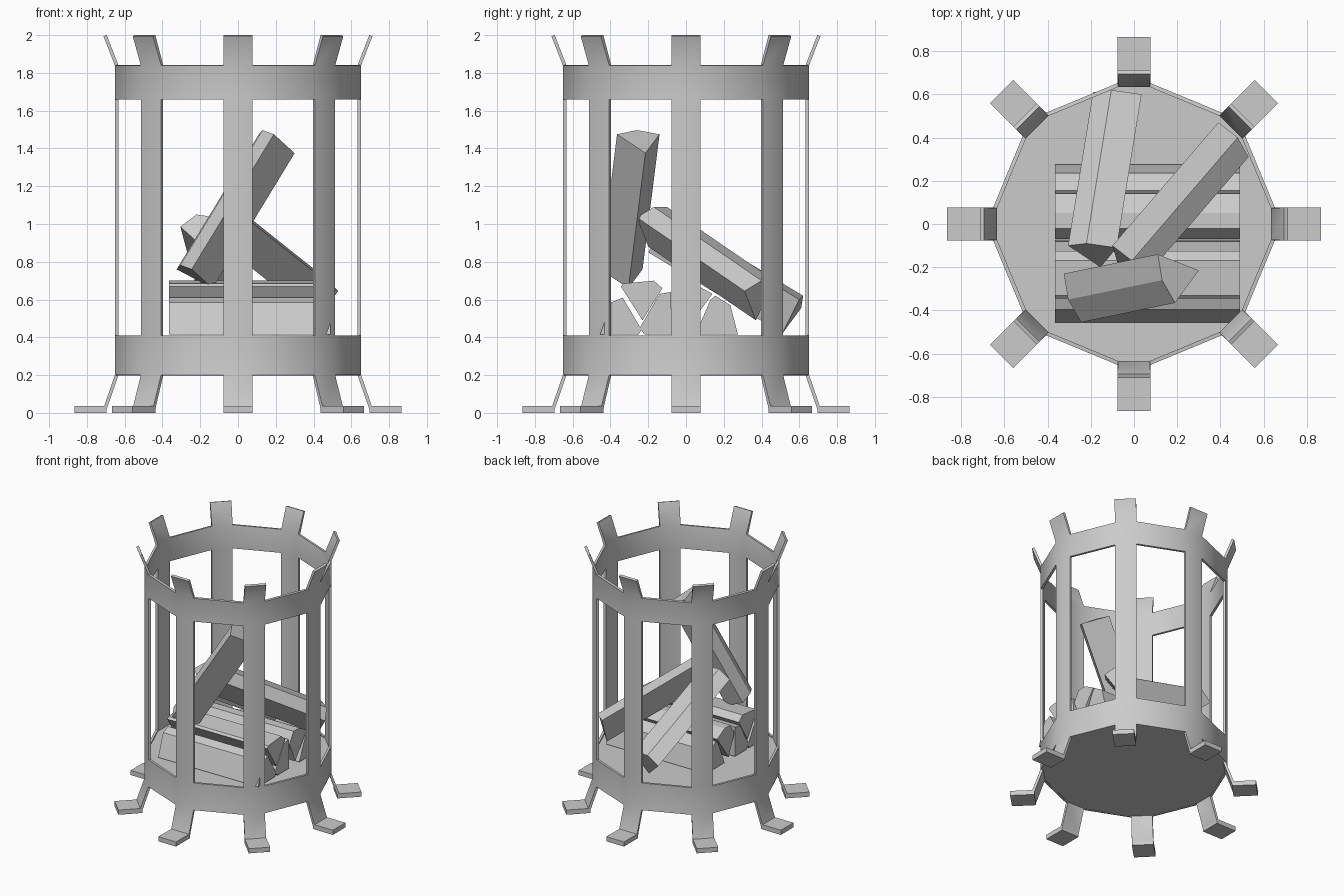
import bpy
import bmesh
import math
from mathutils import Vector

cube = bpy.data.objects.get("Cube")
if cube:
    bpy.data.objects.remove(cube, do_unlink=True)

grey = bpy.data.materials.new("plain grey")
grey.use_nodes = True
grey.diffuse_color = (0.6, 0.6, 0.6, 1)
grey.node_tree.nodes["Principled BSDF"].inputs["Base Color"].default_value = (0.6, 0.6, 0.6, 1)

BARS = 8
HALF = 0.076       # half width of a bar
RADIUS = 0.652     # outer face of the basket
SHEET = 0.018      # metal thickness


def make_object(name, bm):
    mesh = bpy.data.meshes.new(name)
    bm.to_mesh(mesh)
    bm.free()
    mesh.materials.append(grey)
    obj = bpy.data.objects.new(name, mesh)
    bpy.context.collection.objects.link(obj)
    return obj


def prism(name, section, offset):
    """Closed solid: a flat section swept along an offset."""
    bm = bmesh.new()
    face = bm.faces.new([bm.verts.new(p) for p in section])
    swept = bmesh.ops.extrude_face_region(bm, geom=[face], use_keep_orig=True)["geom"]
    verts = [v for v in swept if isinstance(v, bmesh.types.BMVert)]
    bmesh.ops.translate(bm, vec=offset, verts=verts)
    bmesh.ops.recalc_face_normals(bm, faces=bm.faces)
    return make_object(name, bm)


def bar_point(k, side, radius, z):
    a = math.tau * k / BARS
    out = Vector((math.cos(a), math.sin(a), 0))
    across = Vector((-math.sin(a), math.cos(a), 0))
    return out * radius + across * side * HALF + Vector((0, 0, z))


# Basket frame: bent bars joined by a lower and an upper band
path = [(0.714, 0.02), (RADIUS, 0.2), (RADIUS, 0.41),
        (RADIUS, 1.66), (RADIUS, 1.84), (0.712, 1.994)]
band_levels = (1, 3)
bm = bmesh.new()
cols = [[[bm.verts.new(bar_point(k, s, r, z)) for r, z in path] for s in (-1, 1)]
        for k in range(BARS)]


def quad(left, right, i):
    bm.faces.new((left[i], right[i], right[i + 1], left[i + 1]))


for k, (left, right) in enumerate(cols):
    for i in range(len(path) - 1):
        quad(left, right, i)
    for i in band_levels:
        quad(right, cols[(k + 1) % BARS][0], i)
frame = make_object("basket_frame", bm)
solid = frame.modifiers.new("Thickness", "SOLIDIFY")
solid.thickness = SHEET
solid.offset = -1
solid.use_even_offset = True
bpy.ops.object.select_all(action="DESELECT")
bpy.context.view_layer.objects.active = frame
frame.select_set(True)
bpy.ops.object.modifier_apply(modifier=solid.name)
bpy.ops.object.shade_smooth_by_angle(angle=math.radians(30))

# Solid floor filling the lower band
floor = [bar_point(k, s, RADIUS - SHEET * 0.8, 0.2) for k in range(BARS) for s in (-1, 1)]
prism("floor", floor, (0, 0, 0.2))

# Flat feet
for k in range(BARS):
    section = [bar_point(k, s, r, 0) for s, r in ((-1, 0.695), (1, 0.695), (1, 0.866), (-1, 0.866))]
    prism(f"foot_{k + 1}", section, (0, 0, 0.036))

# Split logs lying in a stack, as y-z sections
lying = {
    "front_lower_log": [(-0.455, 0.415), (-0.25, 0.415), (-0.235, 0.44), (-0.335, 0.61), (-0.395, 0.585)],
    "front_upper_log": [(-0.23, 0.49), (-0.125, 0.66), (-0.17, 0.7), (-0.33, 0.685), (-0.345, 0.67)],
    "middle_lower_log": [(-0.22, 0.415), (-0.075, 0.415), (-0.08, 0.64), (-0.14, 0.63), (-0.245, 0.45)],
    "middle_upper_log": [(0.0, 0.44), (0.14, 0.63), (0.05, 0.68), (-0.02, 0.68), (-0.07, 0.6)],
    "back_lower_log": [(0.05, 0.415), (0.275, 0.415), (0.235, 0.57), (0.155, 0.62), (0.13, 0.6)],
}
for name, section in lying.items():
    prism(name, [(-0.365, y, z) for y, z in section], (0.855, 0, 0))

# Split logs leaning on the stack: one end and the direction to the other
prism("steep_log",
      [(0.3, -0.215, 1.375), (0.19, -0.365, 1.475), (0.13, -0.26, 1.497), (0.11, -0.14, 1.475)],
      (-0.435, -0.09, -0.715))
prism("left_leaning_log",
      [(0.53, 0.31, 0.645), (0.48, 0.4, 0.7), (0.39, 0.47, 0.7), (0.42, 0.37, 0.49)],
      (-0.49, -0.57, 0.39))
prism("back_leaning_log",
      [(-0.305, -0.1, 0.985), (-0.22, -0.09, 1.05), (-0.08, -0.11, 1.03), (-0.155, -0.2, 0.85)],
      (0.115, 0.71, -0.43))
